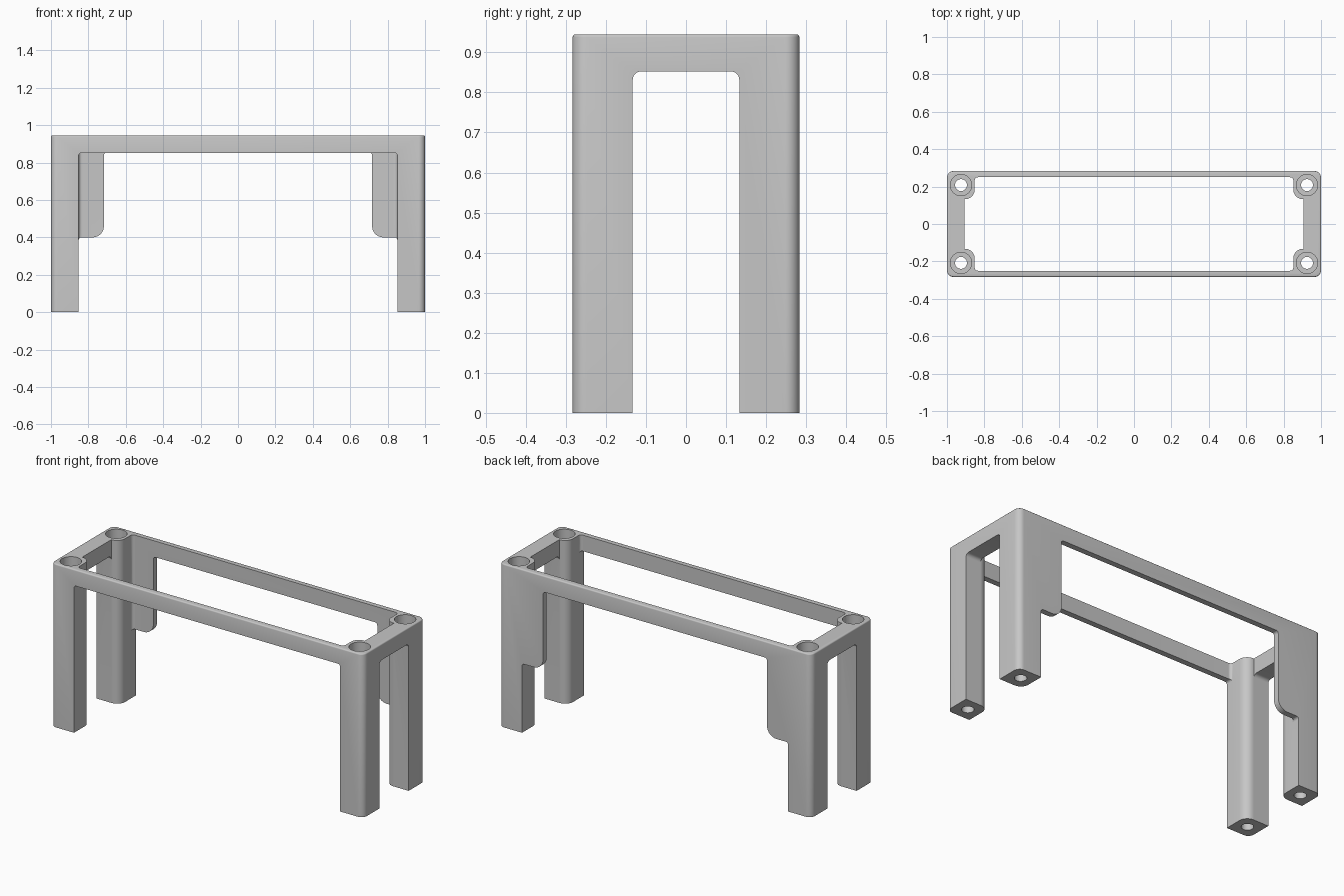
import bpy, bmesh, math
from mathutils import Vector

cube = bpy.data.objects.get("Cube")
if cube:
    bpy.data.objects.remove(cube, do_unlink=True)

# Main sizes
HX, HY, TOP = 1.0, 0.283, 0.945       # half length, half depth, height
RAIL_Z = 0.852                        # underside of the top rails
LEG_X, LEG_Y = 0.852, 0.133           # inner faces of the legs
WALL_Y, END_X = 0.25, 0.905           # inner faces of the rails
EAR_X, EAR_Z = 0.717, 0.40            # edges of the rear gussets
BORE_X, BORE_Y = 0.925, 0.208

grey = bpy.data.materials.new("plain grey")
grey.use_nodes = True
colour = (0.57, 0.57, 0.57, 1)
grey.diffuse_color = colour
grey.node_tree.nodes["Principled BSDF"].inputs["Base Color"].default_value = colour


def rounded(corners, steps=8):
    """Outline with right-angled corners (a, b, radius) turned into arcs."""
    out = []
    for i, (a, b, r) in enumerate(corners):
        p = Vector((a, b))
        if r == 0:
            out.append(p)
            continue
        before = Vector(corners[i - 1][:2])
        after = Vector(corners[(i + 1) % len(corners)][:2])
        u, v = (before - p).normalized(), (after - p).normalized()
        for k in range(steps + 1):
            t = math.pi / 2 * k / steps
            out.append(p + r * (u + v) - r * (v * math.cos(t) + u * math.sin(t)))
    return out


def mirrored(half):
    """Complete an outline that is symmetric about the second axis."""
    return half + [(-a, b, r) for a, b, r in reversed(half)]


def prism(name, outline, axis, low, high, bevel=0):
    """Extrude an outline along the x, y or z axis."""
    place = {"x": lambda p, h: (h, p.x, p.y),
             "y": lambda p, h: (p.x, h, p.y),
             "z": lambda p, h: (p.x, p.y, h)}[axis]
    bm = bmesh.new()
    face = bm.faces.new([bm.verts.new(place(p, low)) for p in outline])
    ext = bmesh.ops.extrude_face_region(bm, geom=[face], use_keep_orig=True)
    cap = [f for f in ext["geom"] if isinstance(f, bmesh.types.BMFace)][0]
    shift = Vector(place(Vector((0, 0)), high - low))
    bmesh.ops.translate(bm, verts=cap.verts[:], vec=shift)
    bmesh.ops.recalc_face_normals(bm, faces=bm.faces[:])
    if bevel:
        bmesh.ops.bevel(bm, geom=cap.edges[:], offset=bevel, segments=3,
                        profile=0.5, affect="EDGES")
    mesh = bpy.data.meshes.new(name)
    bm.to_mesh(mesh)
    bm.free()
    ob = bpy.data.objects.new(name, mesh)
    bpy.context.collection.objects.link(ob)
    return ob


def disc(x, y, r, count=40):
    return [Vector((x + r * math.cos(2 * math.pi * k / count),
                    y + r * math.sin(2 * math.pi * k / count))) for k in range(count)]


# Solid block with rounded uprights and a softened top rim
frame = prism("bracket_frame",
              rounded(mirrored([(HX, -HY, 0.035), (HX, HY, 0.035)])),
              "z", 0, TOP, bevel=0.007)
frame.data.materials.append(grey)

cutters = []

# Inside of the frame, leaving rails and the four corner columns
side = [(LEG_X, WALL_Y, 0.018), (LEG_X, LEG_Y, 0.05), (END_X, LEG_Y, 0)]
plan = [(x, -y, r) for x, y, r in side] + side[::-1]
cutters.append(prism("inside_cutter", rounded(mirrored(plan)), "z", -0.1, 1.1))

# Arched opening through both ends
cutters.append(prism("end_cutter",
                     rounded(mirrored([(LEG_Y, -0.1, 0), (LEG_Y, RAIL_Z, 0.02)])),
                     "x", -1.1, 1.1))

# Wide opening in the front
cutters.append(prism("front_cutter",
                     rounded(mirrored([(LEG_X, -0.1, 0), (LEG_X, RAIL_Z, 0.014)])),
                     "y", -0.5, 0))

# Stepped opening in the back, leaving a gusset beside each leg
back = [(LEG_X, -0.1, 0), (LEG_X, EAR_Z, 0.014),
        (EAR_X, EAR_Z, 0.06), (EAR_X, RAIL_Z, 0.014)]
cutters.append(prism("back_cutter", rounded(mirrored(back)), "y", 0, 0.5))

# Screw holes with a wider bore from above
for sx in (-1, 1):
    for sy in (-1, 1):
        x, y = sx * BORE_X, sy * BORE_Y
        cutters.append(prism("screw_hole_cutter", disc(x, y, 0.032), "z", -0.1, 1.1))
        cutters.append(prism("head_bore_cutter", disc(x, y, 0.057), "z", 0.5, 1.1))

for c in cutters:
    c.hide_render = True
    mod = frame.modifiers.new(c.name, "BOOLEAN")
    mod.operation = "DIFFERENCE"
    mod.solver = "EXACT"
    mod.object = c

# Bake the cuts and drop the helpers
bpy.context.view_layer.update()
graph = bpy.context.evaluated_depsgraph_get()
mesh = bpy.data.meshes.new_from_object(frame.evaluated_get(graph))
frame.modifiers.clear()
frame.data = mesh
mesh.materials.clear()
mesh.materials.append(grey)
mesh.polygons.foreach_set("material_index", [0] * len(mesh.polygons))
for c in cutters:
    bpy.data.objects.remove(c, do_unlink=True)

for ob in bpy.context.selected_objects:
    ob.select_set(False)
frame.select_set(True)
bpy.context.view_layer.objects.active = frame
bpy.ops.object.shade_smooth_by_angle(angle=math.radians(35))
